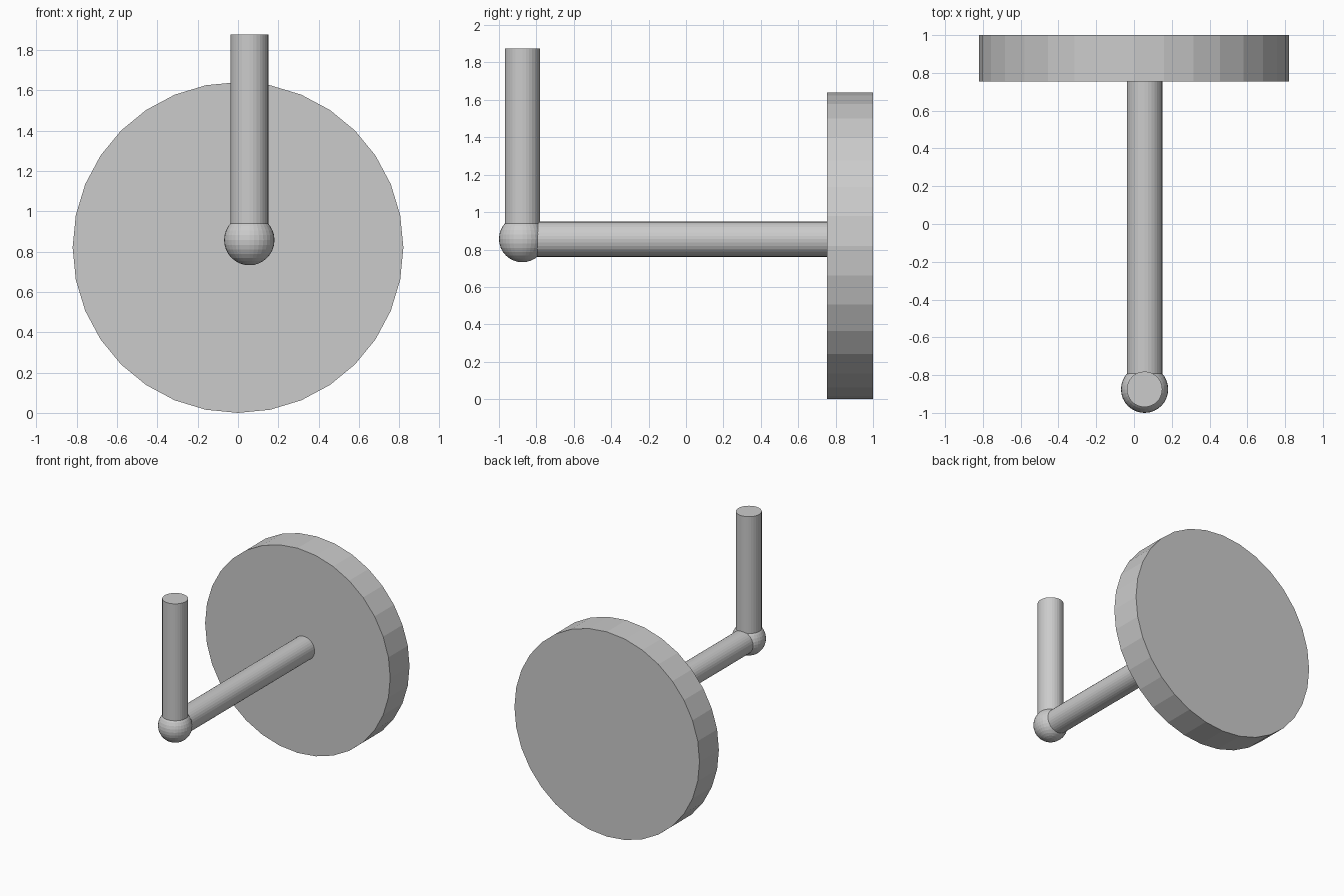
import bpy
from math import pi

if "Cube" in bpy.data.objects:
    bpy.data.objects.remove(bpy.data.objects["Cube"])

X, Y, Z = 0.056, -0.875, 0.857   # elbow centre
ROD_R = 0.094


def cylinder(name, radius, start, length, along_y=False):
    """Flat-faced 32-sided cylinder from a start point along +z or +y."""
    x, y, z = start
    loc = (x, y + length / 2, z) if along_y else (x, y, z + length / 2)
    rot = (-pi / 2, 0, 0) if along_y else (0, 0, 0)
    bpy.ops.mesh.primitive_cylinder_add(vertices=32, radius=radius, depth=length,
                                        location=loc, rotation=rot)
    bpy.context.object.name = name


# Large round disc at the back
cylinder("back_disc", 0.82, (0, 0.755, 0.82), 0.245, along_y=True)

# Horizontal rod from the elbow into the disc
cylinder("horizontal_rod", ROD_R, (X, Y, Z - 0.002), 0.78 - Y, along_y=True)

# Upright rod rising from the elbow
cylinder("upright_rod", ROD_R, (X, Y, Z), 1.875 - Z)

# Ball joint at the elbow
bpy.ops.mesh.primitive_uv_sphere_add(segments=32, ring_count=16, radius=0.125,
                                     location=(X, Y, Z))
bpy.context.object.name = "elbow_ball"
